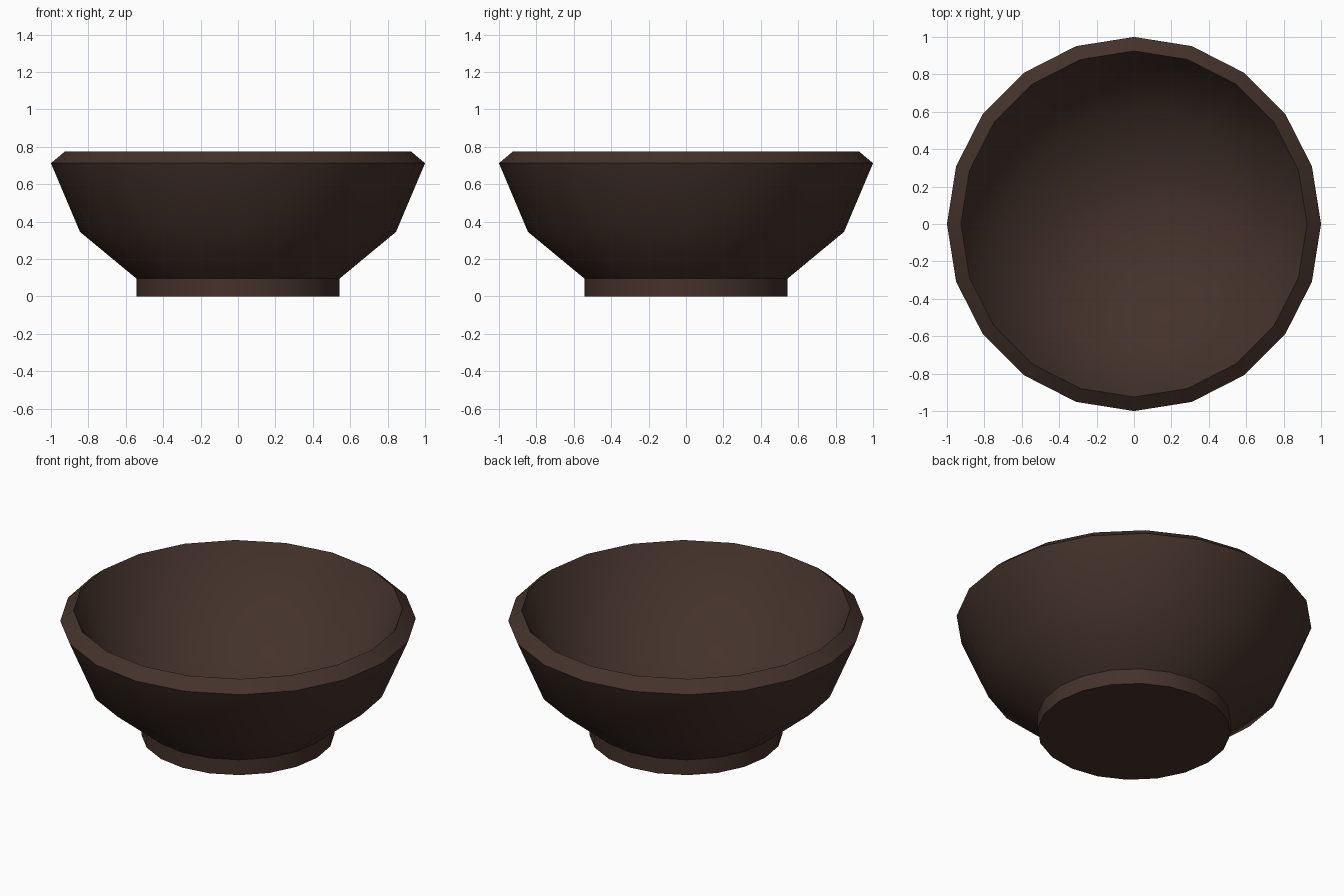
import bpy, bmesh, math

if "Cube" in bpy.data.objects:
    bpy.data.objects.remove(bpy.data.objects["Cube"])

SIDES = 20
# Bowl profile (radius, height): foot, outer wall, bevelled rim, inner wall
PROFILE = [(0.543, 0.0), (0.543, 0.095), (0.845, 0.345), (1.0, 0.712),
           (0.925, 0.775), (0.62, 0.20)]

brown = bpy.data.materials.new("dark_brown")
brown.diffuse_color = (0.058, 0.032, 0.024, 1)
brown.use_nodes = True
brown.node_tree.nodes["Principled BSDF"].inputs["Base Color"].default_value = brown.diffuse_color

bm = bmesh.new()
rings = []
for r, z in PROFILE:
    rings.append([bm.verts.new((r * math.cos(2 * math.pi * i / SIDES),
                                r * math.sin(2 * math.pi * i / SIDES), z))
                  for i in range(SIDES)])

# Walls
for a, b in zip(rings, rings[1:]):
    for i in range(SIDES):
        j = (i + 1) % SIDES
        bm.faces.new((a[i], a[j], b[j], b[i]))

# Underside and inner floor
bm.faces.new(rings[0][::-1])
centre = bm.verts.new((0, 0, 0.13))
for i in range(SIDES):
    bm.faces.new((rings[-1][i], rings[-1][(i + 1) % SIDES], centre))
bm.normal_update()

# Smooth shading with sharp foot and rim edges
for f in bm.faces:
    f.smooth = True
for k in (0, 1, 3, 4):
    for i in range(SIDES):
        bm.edges.get((rings[k][i], rings[k][(i + 1) % SIDES])).smooth = False

mesh = bpy.data.meshes.new("bowl")
bm.to_mesh(mesh)
bm.free()
mesh.materials.append(brown)
bpy.context.collection.objects.link(bpy.data.objects.new("bowl", mesh))
